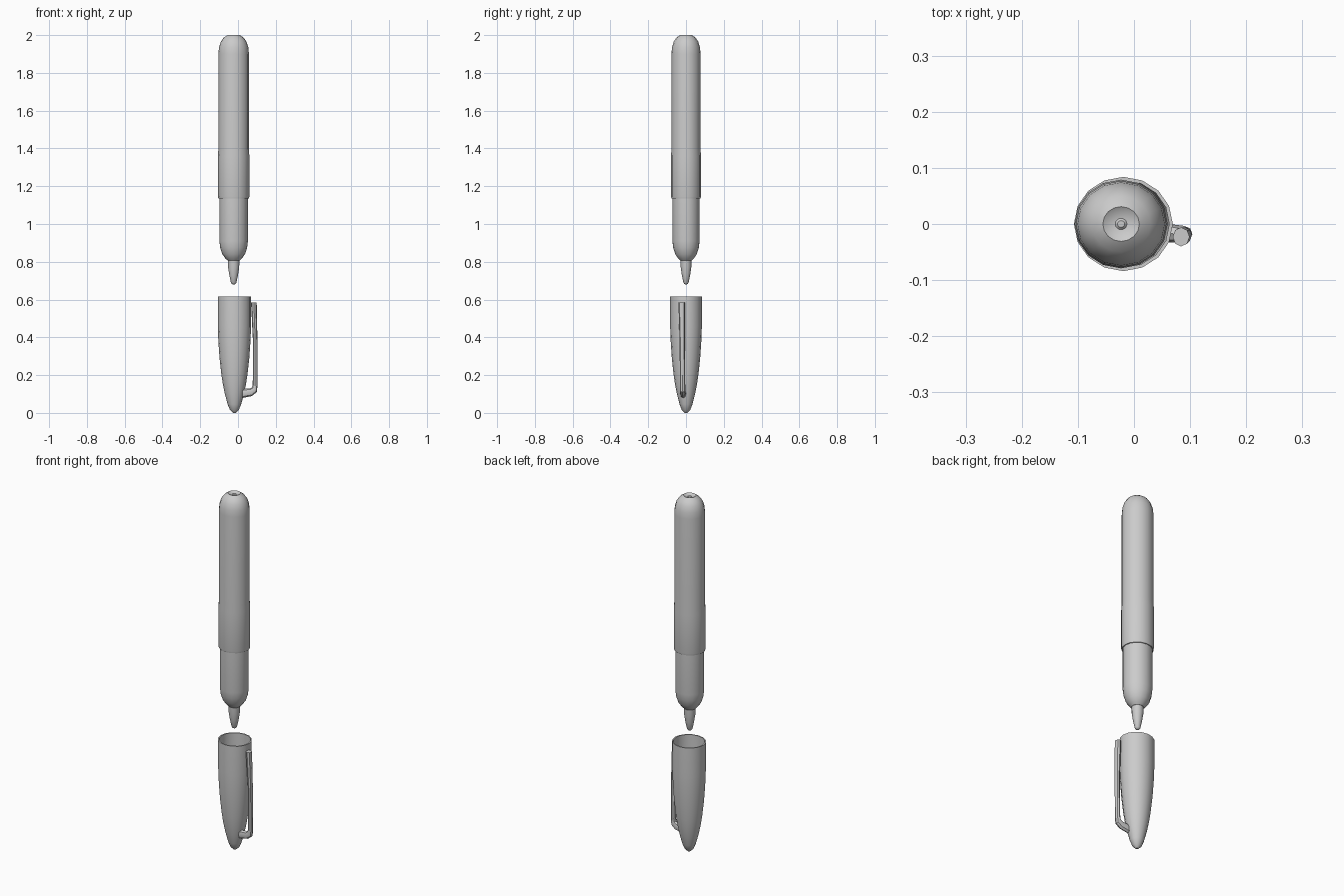
import bpy, bmesh
from math import sin, cos, pi
from mathutils import Vector

if "Cube" in bpy.data.objects:
    bpy.data.objects.remove(bpy.data.objects["Cube"])


def finish(name, bm):
    bmesh.ops.recalc_face_normals(bm, faces=bm.faces[:])
    mesh = bpy.data.meshes.new(name)
    bm.to_mesh(mesh)
    bm.free()
    ob = bpy.data.objects.new(name, mesh)
    bpy.context.collection.objects.link(ob)
    bpy.ops.object.select_all(action='DESELECT')
    ob.select_set(True)
    bpy.context.view_layer.objects.active = ob
    bpy.ops.object.shade_smooth_by_angle(angle=0.7)
    return ob


def loft(name, rings):
    """Skin a list of closed point rings and cap both ends."""
    bm = bmesh.new()
    loops = [[bm.verts.new(p) for p in ring] for ring in rings]
    n = len(loops[0])
    for a, b in zip(loops, loops[1:]):
        for i in range(n):
            j = (i + 1) % n
            bm.faces.new((a[i], a[j], b[j], b[i]))
    bm.faces.new(loops[0])
    bm.faces.new(loops[-1])
    return finish(name, bm)


def turned(name, profile, cx, sides=16, stretch=1.05):
    """Turn an (r, z) profile, slightly oval along x."""
    return loft(name, [[(cx + stretch * r * cos(2 * pi * i / sides),
                         r * sin(2 * pi * i / sides), z)
                        for i in range(sides)] for r, z in profile])


# barrel with rounded end, small end dimple and stepped lower edge
turned("barrel", [(0.006, 1.996), (0.010, 1.992), (0.022, 1.994), (0.031, 2.0),
                  (0.050, 1.987), (0.065, 1.965), (0.074, 1.935), (0.077, 1.90),
                  (0.077, 1.40), (0.079, 1.36), (0.079, 1.145), (0.077, 1.135),
                  (0.070, 1.135)], -0.023)

# grip section narrowing to a collar
turned("grip", [(0.072, 1.15), (0.072, 0.91), (0.068, 0.875), (0.057, 0.84),
                (0.042, 0.818), (0.030, 0.806), (0.024, 0.806)], -0.023)

# writing tip
turned("tip", [(0.029, 0.82), (0.028, 0.77), (0.022, 0.73), (0.014, 0.69),
               (0.009, 0.682), (0.003, 0.68)], -0.023)

# hollow cap: outer wall, rim, inner wall
outer = [(0.006, 0.0), (0.022, 0.015), (0.034, 0.045), (0.048, 0.10),
         (0.058, 0.15), (0.066, 0.205), (0.075, 0.29), (0.081, 0.38),
         (0.084, 0.46), (0.084, 0.617)]
inner = [(r - 0.006, z) for r, z in reversed(outer[2:])]
turned("cap", outer + inner, -0.019)

# clip: centre, sideways half width, in-plane half thickness, in-plane direction
clip = [((0.025, -0.015, 0.103), 0.016, 0.024, (0, 0, 1)),
        ((0.070, -0.017, 0.110), 0.016, 0.021, (-0.15, 0, 1)),
        ((0.087, -0.018, 0.123), 0.015, 0.018, (-1, 0, 1)),
        ((0.091, -0.018, 0.150), 0.014, 0.013, (-1, 0, 0)),
        ((0.091, -0.020, 0.380), 0.014, 0.012, (-1, 0, 0)),
        ((0.084, -0.023, 0.585), 0.017, 0.015, (-1, 0, 0))]
rings = []
for centre, w, t, d in clip:
    c, d = Vector(centre), Vector(d).normalized()
    side = Vector((0, 1, 0))
    rings.append([c + side * w * cos(pi * i / 4) + d * t * sin(pi * i / 4)
                  for i in range(8)])
loft("clip", rings)
